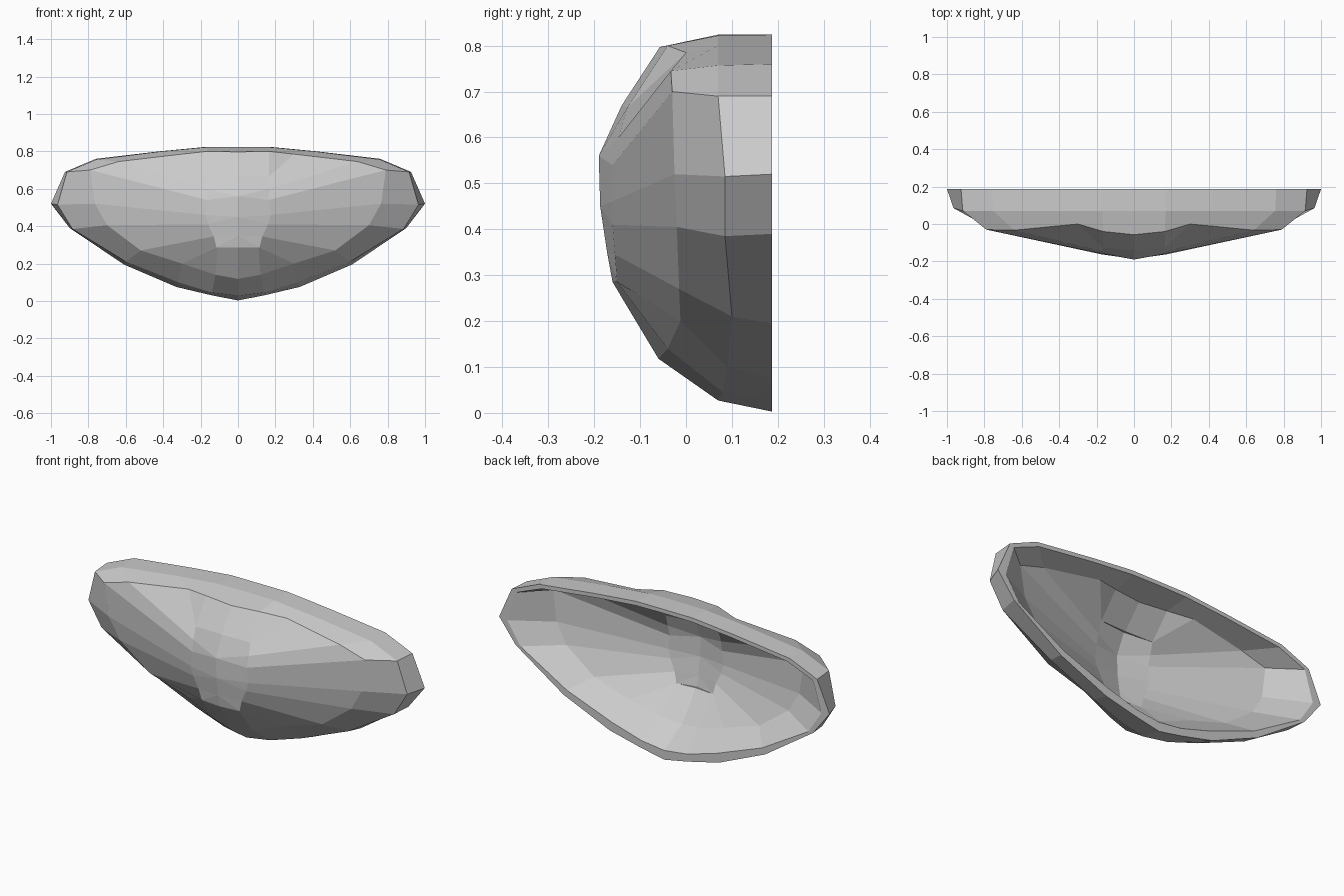
import bpy, bmesh

# Half rings (x, y, z) from bottom centre, around the side, to top centre
outer_rim = [(0, .187, .003), (.14, .187, .03), (.33, .187, .075), (.61, .187, .195),
             (.90, .187, .39), (1.0, .187, .52), (.925, .187, .69), (.76, .187, .76),
             (.42, .187, .80), (.17, .187, .824), (0, .187, .824)]
side_band = [(0, .07, .027), (.14, .08, .045), (.32, .09, .10), (.60, .10, .21),
             (.885, .085, .385), (.965, .085, .515), (.915, .07, .69), (.755, .07, .757),
             (.41, .07, .80), (.17, .07, .822), (0, .07, .824)]
front_edge = [(0, -.06, .118), (.12, -.04, .14), (.30, -.012, .20), (.52, -.015, .27),
              (.70, -.02, .405), (.765, -.025, .52), (.79, -.03, .70), (.64, -.033, .745),
              (.30, 0, .785), (.165, -.04, .80), (0, -.057, .797)]
crown = [(0, -.16, .285), (.11, -.15, .285), (.115, -.15, .285), (.13, -.155, .345),
         (.16, -.16, .41), (.175, -.162, .46), (.165, -.16, .54), (.168, -.147, .60),
         (.165, -.128, .665), (.165, -.128, .665), (0, -.14, .67)]
# Centre line of the front, one (y, z) per ring point; repeats are merged
spine = [(0, y, z) for y, z in [(-.16, .285)] * 2 + [(-.172, .35)] * 2
         + [(-.187, .45)] * 2 + [(-.19, .56)] * 2 + [(-.14, .67)] * 3]


def inset(ring, dy, sx=.96, sz=.96, y_flat=None):
    """Inner copy of a ring, pulled inward and moved back (or set to a flat y)."""
    return [(x * sx, y + dy if y_flat is None else y_flat, .47 + (z - .47) * sz)
            for x, y, z in ring]


# Outer surface from spine to rim, then inner surface back to the spine
outer = [spine, crown, front_edge, side_band, outer_rim]
inner = [inset(side_band, 0, .985, .94, .187), inset(front_edge, .095, .96, .94),
         inset(crown, .075), inset(spine, .065)]

bm = bmesh.new()
for s in (1, -1):
    rows = [[bm.verts.new((s * x, y, z)) for x, y, z in r] for r in outer + inner]
    for a, b in zip(rows, rows[1:]):
        for i in range(len(a) - 1):
            bm.faces.new((a[i], a[i + 1], b[i + 1], b[i]))

# Weld the two halves and the repeated spine points
bmesh.ops.remove_doubles(bm, verts=bm.verts, dist=.0015)
bmesh.ops.dissolve_degenerate(bm, edges=bm.edges, dist=.0005)
bmesh.ops.recalc_face_normals(bm, faces=bm.faces)

mesh = bpy.data.meshes.new("hollow_shell")
bm.to_mesh(mesh)
bm.free()
shell = bpy.data.objects.new("hollow_shell", mesh)
bpy.context.collection.objects.link(shell)
